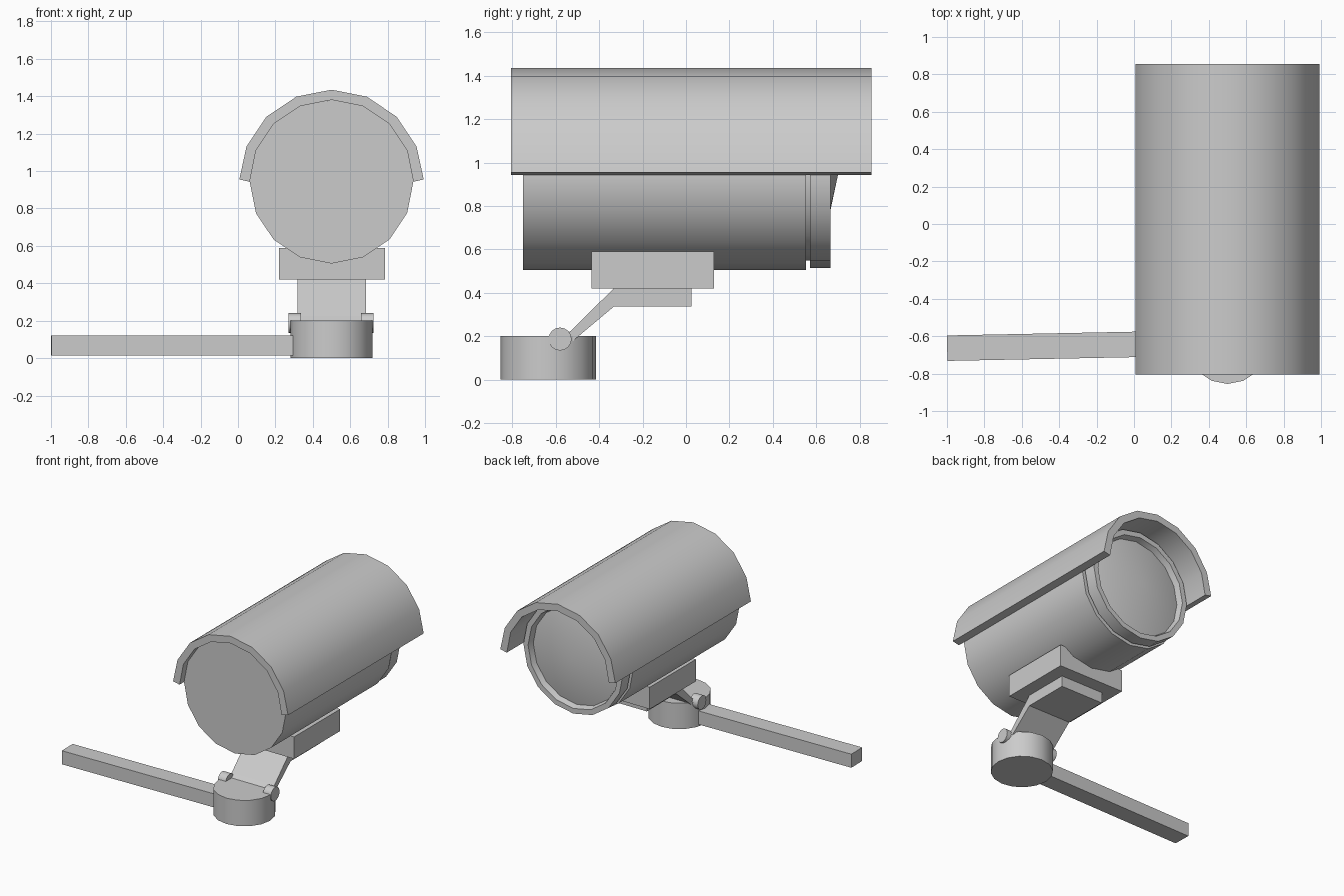
import bpy, bmesh
from math import cos, sin, pi, radians
from mathutils import Matrix, Vector

if "Cube" in bpy.data.objects:
    bpy.data.objects.remove(bpy.data.objects["Cube"])

CX, CZ, SIDES = 0.5, 0.943, 16


def finish(name, bm, smooth=False):
    bmesh.ops.recalc_face_normals(bm, faces=bm.faces)
    mesh = bpy.data.meshes.new(name)
    bm.to_mesh(mesh)
    bm.free()
    ob = bpy.data.objects.new(name, mesh)
    bpy.context.collection.objects.link(ob)
    if smooth:
        bpy.ops.object.select_all(action='DESELECT')
        ob.select_set(True)
        bpy.context.view_layer.objects.active = ob
        bpy.ops.object.shade_smooth_by_angle(angle=radians(30))
    return ob


def box(name, lo, hi, rot_z=0):
    lo, hi = Vector(lo), Vector(hi)
    bm = bmesh.new()
    bmesh.ops.create_cube(bm, size=1, matrix=Matrix.Translation((lo + hi) / 2)
                          @ Matrix.Rotation(rot_z, 4, 'Z') @ Matrix.Diagonal((*(hi - lo), 1)))
    return finish(name, bm)


def cylinder(name, center, r, depth, axis='Z', sides=SIDES):
    bm = bmesh.new()
    rot = Matrix.Rotation(pi / 2, 4, 'Y') if axis == 'X' else Matrix()
    bmesh.ops.create_cone(bm, cap_ends=True, segments=sides, radius1=r, radius2=r,
                          depth=depth, matrix=Matrix.Translation(center) @ rot)
    return finish(name, bm, True)


def lathe_y(name, profile):
    """Spin (radius, y) points about the housing axis."""
    bm = bmesh.new()
    vs = [bm.verts.new((CX, y, CZ + r)) for r, y in profile]
    edges = [bm.edges.new(p) for p in zip(vs, vs[1:])]
    bmesh.ops.spin(bm, geom=vs + edges, cent=(CX, 0, CZ), axis=(0, 1, 0),
                   angle=2 * pi, steps=SIDES)
    bmesh.ops.remove_doubles(bm, verts=bm.verts, dist=1e-4)
    return finish(name, bm, True)


def extrude(name, points, offset, smooth=False):
    """Extrude a closed outline of 3D points along an offset."""
    bm = bmesh.new()
    face = bm.faces.new([bm.verts.new(p) for p in points])
    new = bmesh.ops.extrude_face_region(bm, geom=[face], use_keep_orig=True)
    bmesh.ops.translate(bm, vec=offset,
                        verts=[g for g in new['geom'] if isinstance(g, bmesh.types.BMVert)])
    return finish(name, bm, smooth)


# Housing with groove, end ring and shallow lens
lathe_y("camera_housing", [(0, -0.75), (0.4375, -0.75), (0.4375, 0.552), (0.395, 0.552),
                           (0.395, 0.57), (0.428, 0.57), (0.428, 0.665), (0.388, 0.665),
                           (0.375, 0.62), (0, 0.70)])

# Sun hood: half ring with slightly tilted lower edges
steps = [i * pi / 8 for i in range(9)]
outer = [(CX + 0.492 * cos(a), -0.805, CZ + 0.492 * sin(a)) for a in steps]
inner = [(CX + 0.4375 * cos(a), -0.805, CZ + 0.4375 * sin(a)) for a in steps]
outer[0] = (0.993, -0.805, 0.955)
outer[-1] = (0.007, -0.805, 0.955)
extrude("sun_hood", outer + inner[::-1], (0, 1.66, 0), True)

# Mounting block and bent arm
box("mount_block", (0.22, -0.435, 0.42), (0.785, 0.13, 0.59))
arm = [(-0.61, 0.155), (-0.53, 0.226), (-0.333, 0.42), (0.025, 0.42),
       (0.025, 0.336), (-0.333, 0.336), (-0.5, 0.196), (-0.57, 0.135)]
extrude("bent_arm", [(0.318, y, z) for y, z in arm], (0.366, 0, 0))

# Pivot pins either side of the arm
for side, x in (("left", 0.303), ("right", 0.691)):
    cylinder(side + "_pivot_pin", (x, -0.58, 0.187), 0.053, 0.068, 'X')

# Base disc and wall rod
cylinder("base_disc", (CX, -0.635, 0.1), 0.22, 0.2)
box("support_rod", (-0.999, -0.7185, 0.015), (0.34, -0.5825, 0.12), radians(1.15))
